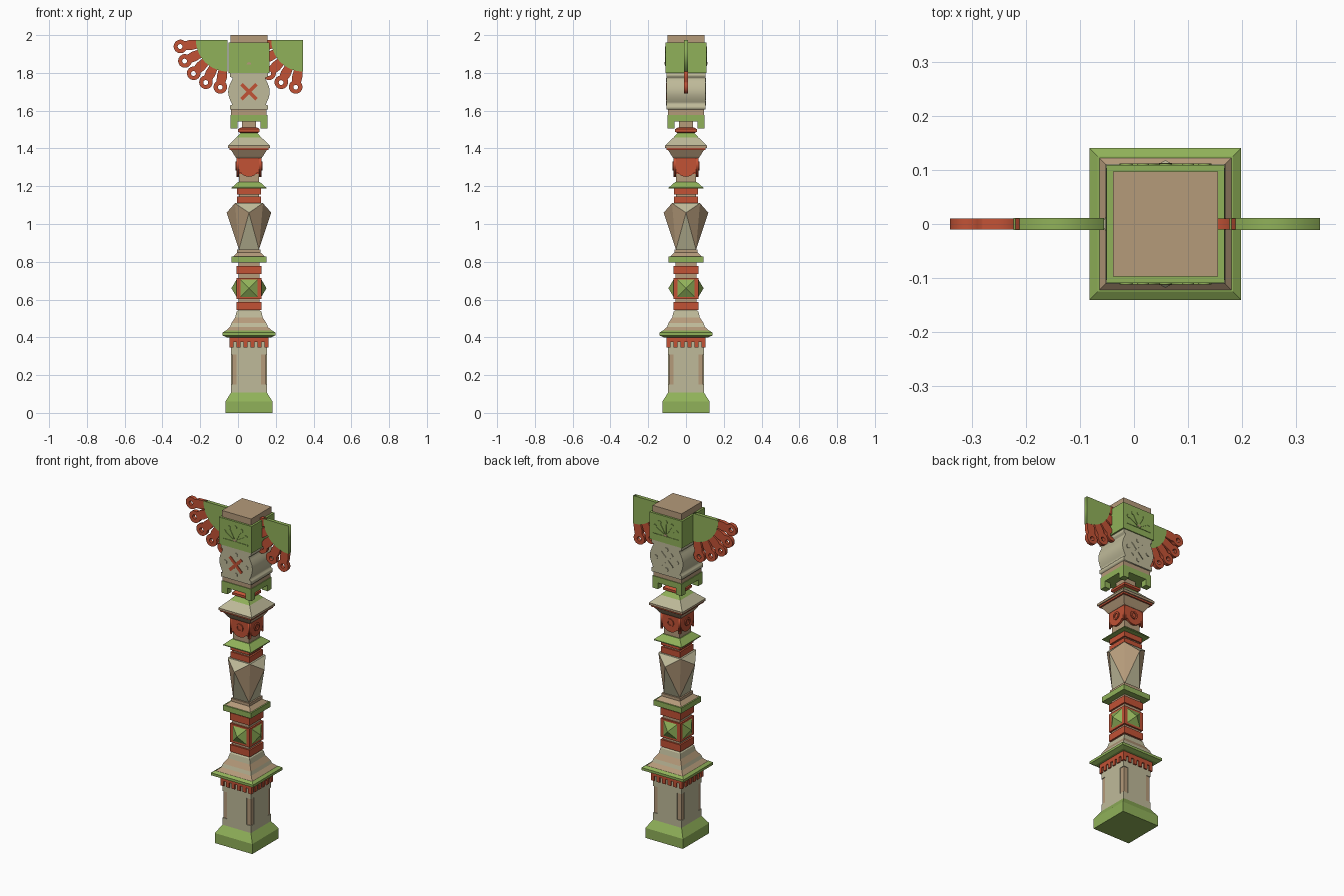
import bpy, bmesh, math
from mathutils import Matrix, Vector

cube = bpy.data.objects.get("Cube")
if cube:
    bpy.data.objects.remove(cube, do_unlink=True)


def paint(name, r, g, b):
    m = bpy.data.materials.new(name)
    m.use_nodes = True
    m.diffuse_color = (r, g, b, 1)
    m.node_tree.nodes["Principled BSDF"].inputs["Base Color"].default_value = (r, g, b, 1)
    return m


green = paint("leaf green", .28, .44, .1)
red = paint("brick red", .54, .085, .036)
beige = paint("pale stone", .52, .49, .32)
tan = paint("tan wood", .46, .325, .195)

POLE = Matrix.Translation((.058, 0, 0))
UPRIGHT = Matrix.Rotation(math.pi / 2, 4, 'X')
SIDES = [Matrix.Rotation(k * math.pi / 2, 4, 'Z') for k in range(4)]


def finish(name, bm, *mats, place=POLE):
    bmesh.ops.recalc_face_normals(bm, faces=bm.faces)
    bm.transform(place)
    me = bpy.data.meshes.new(name)
    bm.to_mesh(me)
    bm.free()
    for m in mats:
        me.materials.append(m)
    ob = bpy.data.objects.new(name, me)
    bpy.context.collection.objects.link(ob)
    return ob


def stack(name, mat, *levels):
    """Square tower through (height, half width) levels."""
    bm = bmesh.new()
    rings = [[bm.verts.new((x * w, y * w, z)) for x, y in ((-1, -1), (1, -1), (1, 1), (-1, 1))]
             for z, w in levels]
    for a, b in zip(rings, rings[1:]):
        for i in range(4):
            j = (i + 1) % 4
            bm.faces.new((a[i], a[j], b[j], b[i]))
    bm.faces.new(rings[0])
    bm.faces.new(rings[-1])
    return finish(name, bm, mat)


def slab(name, mat, low, high, w):
    return stack(name, mat, (low, w), (high, w))


def boxes(name, mat, items):
    """Several boxes, each given as (centre, size), in one object."""
    bm = bmesh.new()
    for c, s in items:
        bmesh.ops.create_cube(bm, size=1, matrix=Matrix.Translation(c) @ Matrix.Diagonal((*s, 1)))
    return finish(name, bm, mat)


def plate(name, mat, loops, half, place):
    """Filled outline with holes, given thickness, standing upright."""
    cu = bpy.data.curves.new(name, 'CURVE')
    cu.dimensions, cu.fill_mode, cu.extrude = '2D', 'BOTH', half
    for pts in loops:
        sp = cu.splines.new('POLY')
        sp.points.add(len(pts) - 1)
        for p, (x, y) in zip(sp.points, pts):
            p.co = (x, y, 0, 1)
        sp.use_cyclic_u = True
    helper = bpy.data.objects.new(name, cu)
    me = bpy.data.meshes.new_from_object(helper)
    bpy.data.objects.remove(helper)
    bm = bmesh.new()
    bm.from_mesh(me)
    bpy.data.meshes.remove(me)
    bmesh.ops.remove_doubles(bm, verts=bm.verts, dist=1e-5)
    return finish(name, bm, mat, place=place @ UPRIGHT)


def arc(cx, cy, r, start=0, end=360, n=16):
    count = n if end - start == 360 else n + 1
    angles = [math.radians(start + (end - start) * i / n) for i in range(count)]
    return [(cx + r * math.cos(a), cy + r * math.sin(a)) for a in angles]


def bar(x, y, angle, length, w):
    """Rectangle starting at a point and running along an angle."""
    d = Vector((math.cos(angle), math.sin(angle)))
    n = Vector((-d.y, d.x)) * w
    p = Vector((x, y))
    return [tuple(v) for v in (p - n, p + d * length - n, p + d * length + n, p + n)]


# Base and notched shaft
stack("base", green, (0, .125), (.06, .125), (.107, .095))
slab("shaft_bottom", beige, .107, .15, .095)
slab("shaft_top", beige, .31, .4, .095)
boxes("shaft_middle", beige, [((0, 0, .23), (.19, .13, .16)), ((0, 0, .23), (.13, .19, .16))])
corners = [(x, y) for x in (-1, 1) for y in (-1, 1)]
boxes("corner_strips", tan, [((x * .075, y * .075, .23), (.032, .032, .16)) for x, y in corners])

# Toothed collar
slab("collar_band", red, .375, .4, .103)
teeth = []
for i in range(6):
    t = -.0925 + .037 * i
    for s in (-.098, .098):
        teeth += [((t, s, .36), (.021, .01, .03)), ((s, t, .36), (.01, .021, .03))]
boxes("collar_teeth", red, teeth)

# Ledge and stepped moulding
stack("ledge", green, (.4, .118), (.41, .14), (.425, .14), (.435, .125))
stack("moulding_lower", tan, (.435, .122), (.455, .1))
stack("moulding_step", beige, (.455, .1), (.475, .093))
stack("moulding_upper", tan, (.475, .093), (.505, .073))
stack("moulding_top", beige, (.505, .073), (.535, .066), (.545, .055))

# Red drum with a pyramid stud on each side
slab("drum_core", tan, .535, .8, .056)
slab("drum_bottom_band", red, .545, .587, .066)
slab("drum_block", red, .603, .715, .066)
slab("drum_top_band", red, .735, .778, .066)
bm = bmesh.new()
for turn in SIDES:
    bmesh.ops.create_cone(bm, segments=4, radius1=.047 * math.sqrt(2), radius2=0, depth=.028,
                          matrix=turn @ Matrix.Translation((0, -.079, .66)) @ UPRIGHT
                          @ Matrix.Rotation(math.pi / 4, 4, 'Z'))
finish("pyramid_studs", bm, green)
slab("drum_cap", green, .795, .827, .093)
stack("urn_foot", tan, (.827, .085), (.848, .062), (.865, .062))

# Faceted urn: square foot, four side points, square rim
bm = bmesh.new()
foot = [bm.verts.new((x, y, .865)) for x, y in ((-.053, -.053), (.053, -.053), (.053, .053), (-.053, .053))]
rim = [bm.verts.new((v.co.x * 1.4, v.co.y * 1.4, 1.11)) for v in foot]
tips = [bm.verts.new(turn @ Vector((0, -.118, 1.06))) for turn in SIDES]
bm.faces.new(foot)
bm.faces.new(rim).material_index = 1
for i in range(4):
    j = (i + 1) % 4
    bm.faces.new((foot[i], foot[j], tips[i])).material_index = 1
    bm.faces.new((rim[i], rim[j], tips[i])).material_index = 1
    bm.faces.new((foot[i], tips[i], rim[i]))
    bm.faces.new((foot[j], rim[j], tips[i]))
finish("urn", bm, tan, beige)

# Red rings and green eave
slab("neck_core", tan, 1.11, 1.27, .053)
slab("neck_ring_lower", red, 1.11, 1.145, .063)
slab("neck_ring_upper", red, 1.156, 1.187, .063)
stack("eave", green, (1.187, .092), (1.192, .092), (1.222, .058))

# Shield block with rings
slab("shield_core", red, 1.265, 1.36, .054)
for turn in SIDES:
    face = POLE @ turn
    shield = [(.066, 1.36), (-.066, 1.36), (-.066, 1.255)] + arc(0, 1.305, .055, 215, 325, 10) + [(.066, 1.255)]
    plate("shield", red, [shield], .006, face @ Matrix.Translation((0, -.06, 0)))
    plate("shield_ring", red, [arc(0, 1.307, .024), arc(0, 1.307, .014)], .004,
          face @ Matrix.Translation((0, -.068, 0)))

# Flared capital and roof
stack("capital", tan, (1.35, .068), (1.36, .075), (1.392, .095))
slab("capital_stripe", red, 1.392, 1.402, .104)
slab("capital_plate", tan, 1.402, 1.415, .111)
stack("roof", beige, (1.415, .111), (1.458, .066))
stack("roof_cap", green, (1.458, .066), (1.485, .04))
stack("cushion", red, (1.482, .045), (1.488, .057), (1.502, .057), (1.51, .045))
slab("cushion_neck", tan, 1.5, 1.55, .038)

# Four legged table
slab("table_top", green, 1.542, 1.577, .098)
boxes("table_legs", green, [((x * .079, y * .079, 1.525), (.038, .038, .04)) for x, y in corners])
slab("table_cover", tan, 1.577, 1.605, .094)

# Rounded barrel with crosses and dots on both faces
right = [(.1, 1.605), (.1, 1.628), (.088, 1.632)] + \
    [(.088 + .022 * math.sin(math.pi * i / 10), 1.632 + .0135 * i) for i in range(1, 10)] + \
    [(.088, 1.767), (.088, 1.775), (.1, 1.778), (.1, 1.8)]
plate("barrel", beige, [right + [(-x, z) for x, z in reversed(right)]], .103, POLE)
for turn, mat, side in ((SIDES[0], red, "front"), (SIDES[2], beige, "back")):
    face = POLE @ turn @ Matrix.Translation((0, -.104, 0))
    for a in (math.pi / 4, 3 * math.pi / 4):
        start = (-.056 * math.cos(a), 1.7 - .056 * math.sin(a))
        plate(side + "_cross_bar", mat, [bar(*start, a, .112, .009)], .003, face)
    for x, z in ((.07, 0), (-.07, 0), (0, .06), (0, -.06)):
        plate(side + "_dot", beige, [arc(x, 1.7 + z, .012)], .003, face)

# Head block, cap and raised fan ornament
slab("head_block", green, 1.8, 1.962, .109)
slab("head_cap", tan, 1.962, 2, .097)
for turn in (SIDES[0], SIDES[2]):
    face = POLE @ turn @ Matrix.Translation((0, -.109, 0))
    plate("fan_base", green, [bar(-.085, 1.84, 0, .17, .003)], .003, face)
    plate("fan_seed", tan, [arc(0, 1.845, .012, 0, 180, 8)], .004, face)
    for degrees in (30, 60, 90, 120, 150):
        a = math.radians(degrees)
        plate("fan_stem", green, [bar(0, 1.845, a, .075, .003)], .003, face)
        plate("fan_bud", green, [arc(.083 * math.cos(a), 1.845 + .083 * math.sin(a), .011)], .003, face)

# Two wings, both sweeping the same way, with looped feathers
for side, x in (("right", -.055), ("left", .344)):
    pivot = Matrix.Translation((x, 0, 1.975))
    plate(side + "_wing", green, [[(0, 0)] + arc(0, 0, .168, 180, 270, 10)], .011, pivot)
    for k in range(5):
        swing = Matrix.Rotation(math.radians(-8 - 18.3 * k), 4, 'Y')
        outline = [(-.155, .022), (-.2, .027), (-.222, .024)] + arc(-.252, 0, .036, 42, 318, 18) + \
            [(-.222, -.024), (-.2, -.027), (-.155, -.022)]
        plate(side + "_feather", red, [outline, arc(-.254, 0, .013, n=12)], .0105, pivot @ swing)
